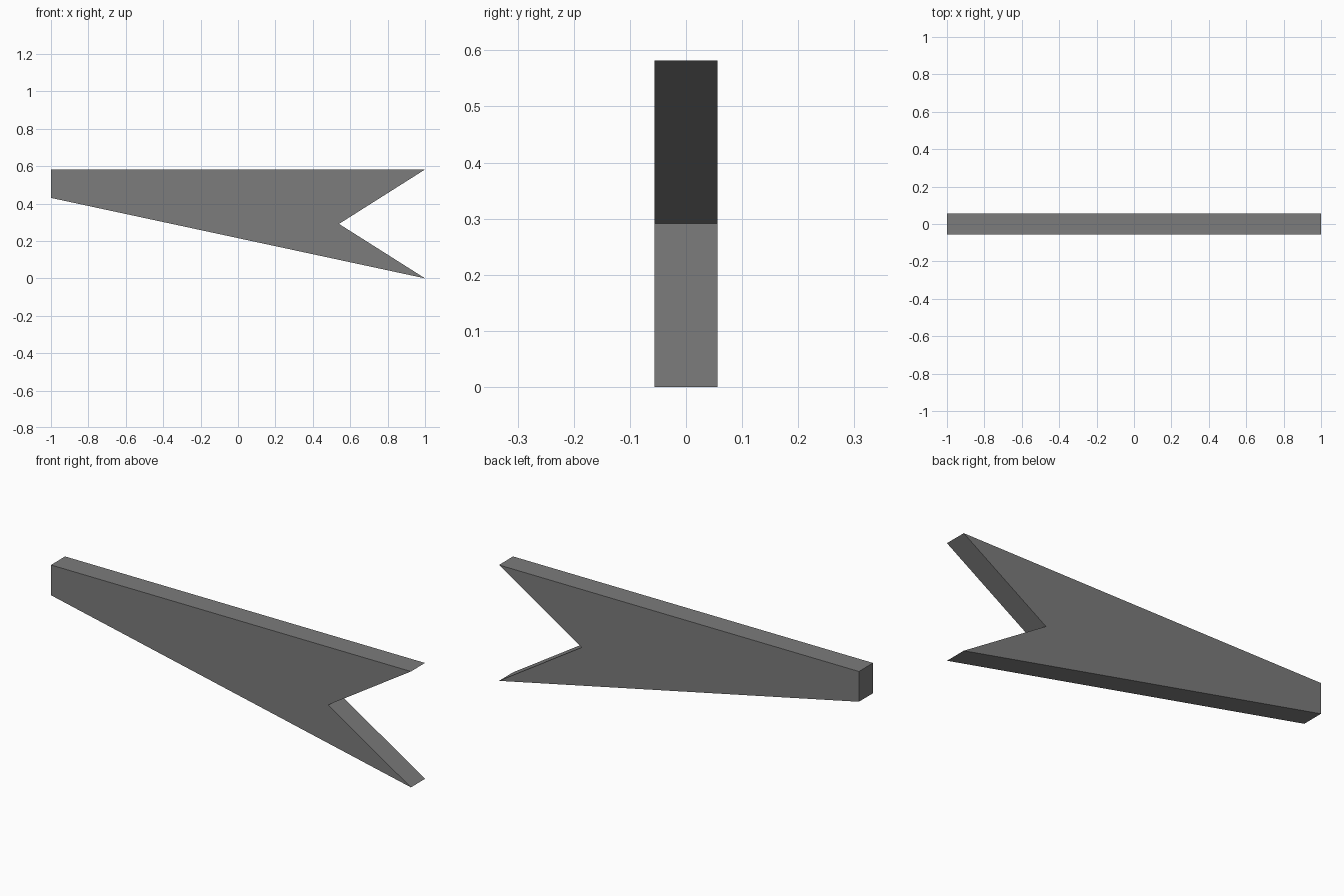
import bpy, bmesh

if "Cube" in bpy.data.objects:
    bpy.data.objects.remove(bpy.data.objects["Cube"])

HALF_DEPTH = 0.056

# Side outline of the fin: flat top, tapered underside, notched tail
OUTLINE = [(-1, 0.43), (1, 0), (0.54, 0.291), (1, 0.582), (-1, 0.582)]

grey = bpy.data.materials.new("mid_grey")
grey.diffuse_color = (0.2, 0.2, 0.2, 1)
grey.use_nodes = True
grey.node_tree.nodes["Principled BSDF"].inputs["Base Color"].default_value = grey.diffuse_color

# Notched fin: outline extruded through its thickness
bm = bmesh.new()
face = bm.faces.new([bm.verts.new((x, -HALF_DEPTH, z)) for x, z in OUTLINE])
ext = bmesh.ops.extrude_face_region(bm, geom=[face])
moved = [g for g in ext["geom"] if isinstance(g, bmesh.types.BMVert)]
bmesh.ops.translate(bm, verts=moved, vec=(0, 2 * HALF_DEPTH, 0))
bmesh.ops.recalc_face_normals(bm, faces=bm.faces[:])

mesh = bpy.data.meshes.new("notched_fin")
bm.to_mesh(mesh)
bm.free()
mesh.materials.append(grey)
fin = bpy.data.objects.new("notched_fin", mesh)
bpy.context.collection.objects.link(fin)
